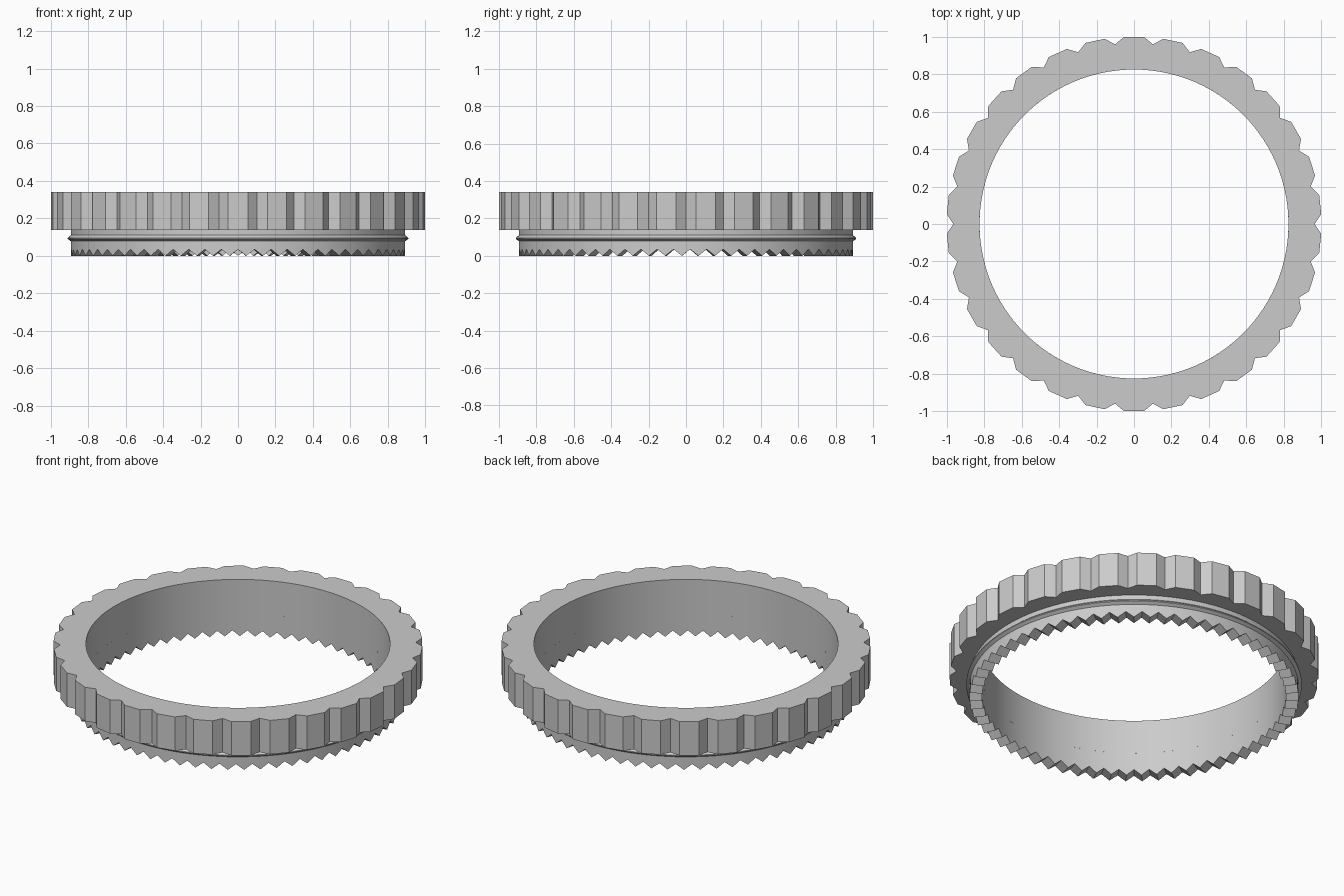
import bpy, bmesh
from math import cos, sin, pi, radians

cube = bpy.data.objects.get("Cube")
if cube:
    bpy.data.objects.remove(cube, do_unlink=True)

grey = bpy.data.materials.new("plain grey")
grey.use_nodes = True
colour = (0.6, 0.6, 0.6, 1)
grey.diffuse_color = colour
grey.node_tree.nodes["Principled BSDF"].inputs["Base Color"].default_value = colour

BORE = 0.825
TOP = 0.34
SHOULDER = 0.137


def sweep(name, steps, start, profile, sharp):
    """Sweep profile(i), a list of (radius, height), around the z axis."""
    bm = bmesh.new()
    rings = []
    for i in range(steps):
        a = start + 2 * pi * i / steps
        rings.append([bm.verts.new((r * cos(a), r * sin(a), z)) for r, z in profile(i)])
    for i in range(steps):
        p, q = rings[i], rings[(i + 1) % steps]
        for j in range(len(p) - 1):
            bm.faces.new((p[j], q[j], q[j + 1], p[j + 1]))
    mesh = bpy.data.meshes.new(name)
    bm.to_mesh(mesh)
    bm.free()
    mesh.materials.append(grey)
    obj = bpy.data.objects.new(name, mesh)
    bpy.context.collection.objects.link(obj)
    bpy.ops.object.select_all(action="DESELECT")
    obj.select_set(True)
    bpy.context.view_layer.objects.active = obj
    bpy.ops.object.shade_smooth_by_angle(angle=radians(sharp))
    return obj


# Grip: thirty flat-topped lobes with V notches between them
LOBES = 30
CREST = 1.0014
LOBE_RADII = (0.965, CREST, CREST * cos(radians(3)), CREST)


def grip_profile(i):
    r = LOBE_RADII[i % 4]
    return [(BORE, SHOULDER), (r, SHOULDER), (r, TOP), (BORE, TOP)]


sweep("grip_ring", LOBES * 4, 0, grip_profile, 5)

# Collar: bore wall, toothed lower rim, and a snap ridge under the grip
TEETH = 63
OUTER = 0.893


def collar_profile(i):
    foot = 0.035 if i % 2 else 0
    return [(BORE, TOP), (BORE, foot), (OUTER, foot), (OUTER, 0.078),
            (0.91, 0.09), (0.91, 0.096), (OUTER, 0.11), (OUTER, SHOULDER)]


sweep("toothed_collar", TEETH * 2, pi / 2, collar_profile, 20)
